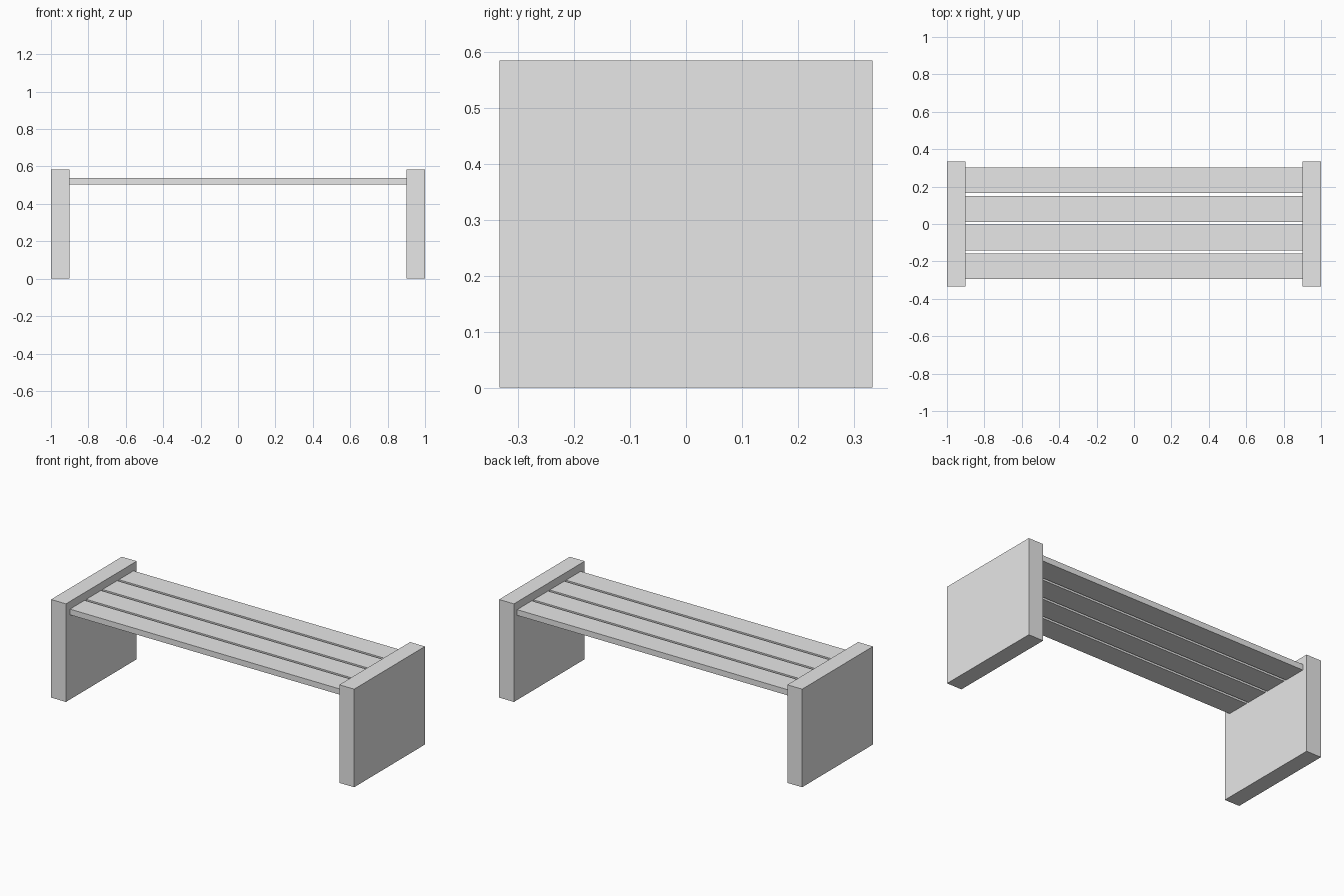
import bpy

default_cube = bpy.data.objects.get("Cube")
if default_cube:
    bpy.data.objects.remove(default_cube, do_unlink=True)

# Overall sizes
HEIGHT, DEPTH = 0.585, 0.667
PANEL = 0.098
SLAT_WIDTH, SLAT_PITCH, SLAT_THICK = 0.138, 0.1535, 0.034
SLAT_Z, SLAT_OFFSET = 0.522, 0.004

# Single plain finish
grey = bpy.data.materials.new("light_grey")
grey.use_nodes = True
grey.diffuse_color = (0.8, 0.8, 0.8, 1)
grey.node_tree.nodes["Principled BSDF"].inputs["Base Color"].default_value = grey.diffuse_color


def box(name, size, location):
    bpy.ops.mesh.primitive_cube_add(size=1, location=location)
    obj = bpy.context.object
    obj.name = name
    obj.scale = size
    bpy.ops.object.transform_apply(location=False, rotation=False, scale=True)
    obj.data.materials.append(grey)
    return obj


# Solid end panels
for side, sign in (("left", 1), ("right", -1)):
    box(f"{side}_end_panel", (PANEL, DEPTH, HEIGHT),
        (sign * (1 - PANEL / 2), 0, HEIGHT / 2))

# Seat slats spanning between the panels
for i in range(4):
    y = (i - 1.5) * SLAT_PITCH + SLAT_OFFSET
    box(f"seat_slat_{i + 1}", (2 - 2 * PANEL, SLAT_WIDTH, SLAT_THICK), (0, y, SLAT_Z))
